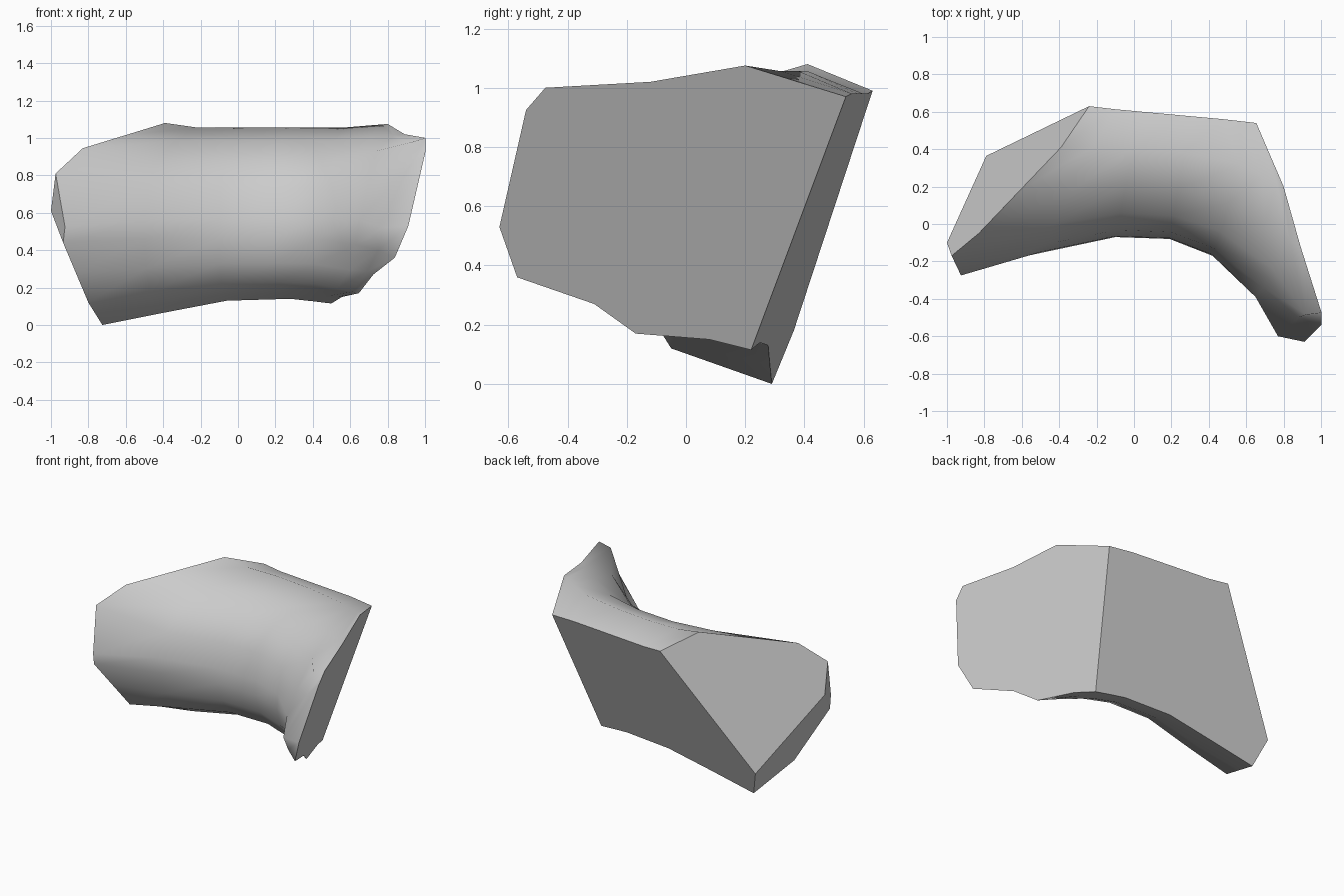
import bpy, bmesh
from mathutils import Vector as V

cube = bpy.data.objects.get("Cube")
if cube:
    bpy.data.objects.remove(cube, do_unlink=True)

stone = bpy.data.materials.new("pale grey")
stone.use_nodes = True
stone.diffuse_color = (0.6, 0.6, 0.6, 1)
stone.node_tree.nodes["Principled BSDF"].inputs["Base Color"].default_value = (0.6, 0.6, 0.6, 1)


def on_side(y, z):
    """Point on the flat plane of the +x break."""
    return V((0.537 - 0.335 * y + 0.307 * z, y, z))


def on_back(x, z):
    """Point on the flat plane of the back break."""
    return V((x, 0.221 - 0.092 * x + 0.391 * z, z))


# Outline of the +x break, from top back round the front to bottom back
side = [on_side(y, z) for y, z in (
    (.54, .97), (.2, 1.075), (-.12, 1.02), (-.475, 1.0), (-.54, .925), (-.63, .53),
    (-.57, .36), (-.31, .27), (-.17, .17), (.08, .15), (.22, .115))]

# Outline of the -x break, with the same number of points
b = [V(p) for p in ((-.24, .63, .99), (-.39, .41, 1.08), (-.83, -.05, .945),
                    (-.975, -.17, .81), (-.925, -.275, .525), (-.935, -.25, .44),
                    (-.8, -.05, .12), (-.725, .29, 0))]
end = [b[0], b[1], b[1].lerp(b[2], .5), b[2], b[3], b[4], b[5],
       b[5].lerp(b[6], .5), b[6], b[6].lerp(b[7], .5), b[7]]

# Rounded cross-section: (share of depth, share of height) from the rim
UPPER = ((1, 1), (.58, .88), (.27, .7), (.08, .46), (.01, .17), (0, 0))
LOWER = ((.1, .4), (.3, .72), (.63, .9), (1, 1))


def blend(p, q, depth, height):
    r = p.lerp(q, depth)
    r.z = p.z + (q.z - p.z) * height
    return r


def section(rim, crest, top_x, foot):
    rim, crest = V((*rim, .46)), V((*crest, 1.056))
    top = on_back(top_x, .98)
    base = on_back(*foot)
    return ([top] + [blend(rim, crest, *s) for s in UPPER]
            + [blend(rim, base, *s) for s in LOWER])


def arm_section(inner, share, front):
    """Blend from the +x break to an inner section, with its own front points."""
    pts = [p.lerp(q, share) for p, q in zip(side, inner)]
    pts[3:8] = [V(p) for p in front]
    return pts


bend = section((.42, -.17), (.57, .32), .48, (.4, .127))
sections = [
    side,
    arm_section(bend, .15, ((.92, -.485, .975), (.88, -.5, .81), (.77, -.6, .52),
                            (.75, -.52, .4), (.69, -.3, .285))),
    arm_section(bend, .5, ((.74, -.24, .93), (.69, -.34, .73), (.65, -.39, .56),
                           (.63, -.35, .43), (.6, -.23, .295))),
    bend,
    section((.19, -.08), (.27, .38), .28, (.28, .14)),
    section((-.1, -.07), (0, .41), .07, (-.06, .13)),
    section((-.5, -.155), (-.22, .41), -.1, (-.4, .065)),
    end,
]

bm = bmesh.new()
grid = [[bm.verts.new(p) for p in s] for s in sections]

# Smooth curved front, lofted between the sections
for s, t in zip(grid, grid[1:]):
    for i in range(len(s) - 1):
        bm.faces.new((s[i], s[i + 1], t[i + 1], t[i])).smooth = True

# Flat broken faces
first, last = grid[0], grid[-1]
c1 = bm.verts.new((-1, -.1, .61))
c2 = bm.verts.new(on_back(-.79, .18))
flats = [
    first,
    last[:5] + [c1, c2],
    last[4:7] + [c1],
    last[6:] + [c2, c1],
    [s[0] for s in grid] + [c2] + [s[-1] for s in reversed(grid)],
]
for loop in flats:
    face = bm.faces.new(loop)
    face.smooth = False
    for e in face.edges:
        e.smooth = False
bmesh.ops.recalc_face_normals(bm, faces=bm.faces)

mesh = bpy.data.meshes.new("curved_fragment")
bm.to_mesh(mesh)
bm.free()
mesh.materials.append(stone)
bpy.context.collection.objects.link(bpy.data.objects.new("curved_fragment", mesh))
